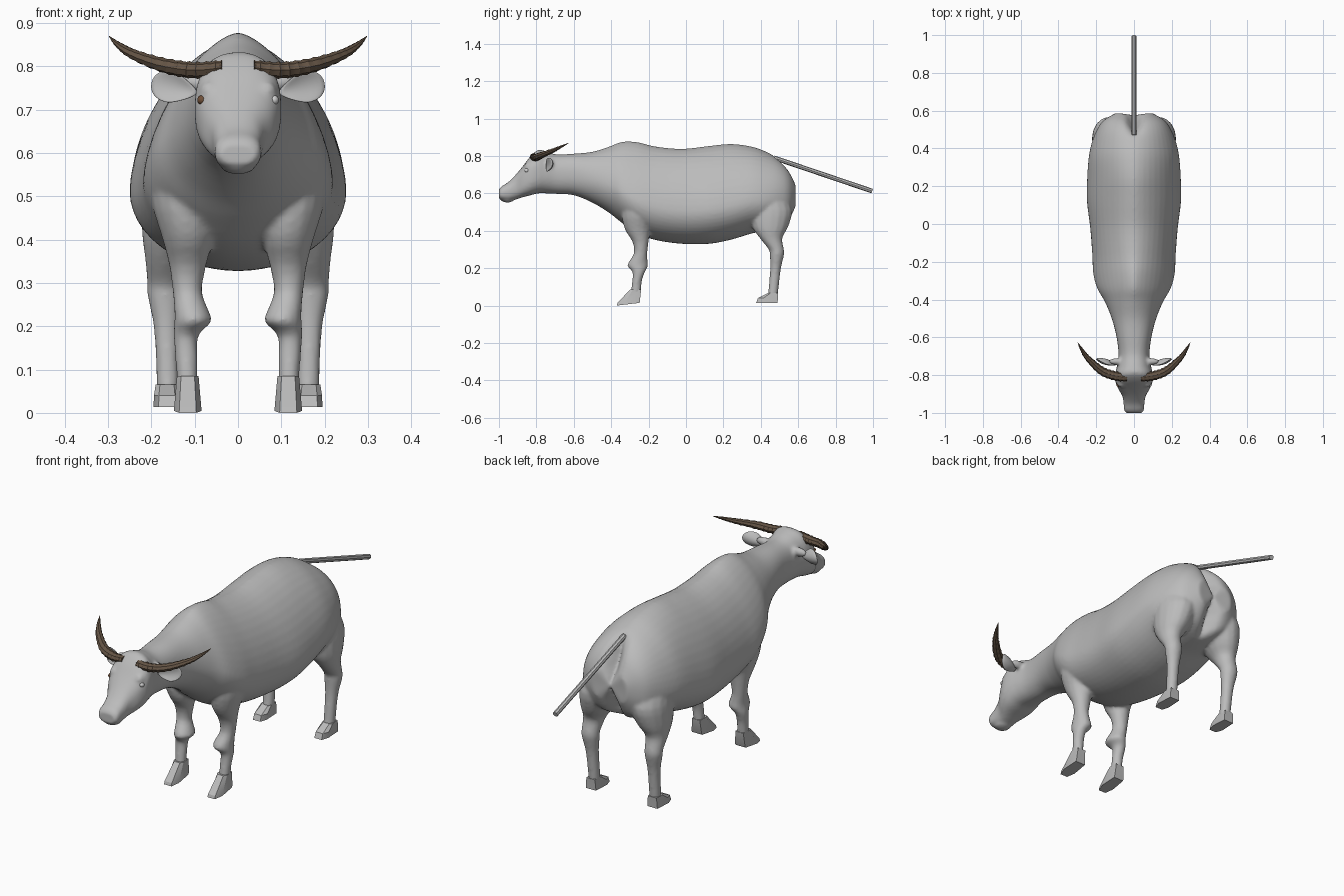
import bpy, bmesh, math
from mathutils import Vector, Matrix

if "Cube" in bpy.data.objects:
    bpy.data.objects.remove(bpy.data.objects["Cube"])


def material(name, rgb):
    m = bpy.data.materials.new(name)
    m.diffuse_color = (*rgb, 1)
    m.use_nodes = True
    m.node_tree.nodes["Principled BSDF"].inputs["Base Color"].default_value = m.diffuse_color
    return m


HIDE = material("grey hide", (0.50, 0.50, 0.50))
HORN = material("brown horn", (0.13, 0.09, 0.06))
EYE = material("dark brown eye", (0.16, 0.08, 0.04))
RIM = material("pale grey", (0.62, 0.62, 0.62))


def finish(bm, name, mat, angle=40):
    bmesh.ops.recalc_face_normals(bm, faces=bm.faces)
    me = bpy.data.meshes.new(name)
    bm.to_mesh(me)
    bm.free()
    ob = bpy.data.objects.new(name, me)
    bpy.context.collection.objects.link(ob)
    me.materials.append(mat)
    bpy.ops.object.select_all(action='DESELECT')
    ob.select_set(True)
    bpy.context.view_layer.objects.active = ob
    bpy.ops.object.shade_smooth_by_angle(angle=math.radians(angle))
    return ob


def spline(rows, steps):
    """Catmull-Rom interpolation of rows of numbers."""
    out = []
    for i in range(len(rows) - 1):
        a, b = rows[max(i - 1, 0)], rows[i]
        c, d = rows[i + 1], rows[min(i + 2, len(rows) - 1)]
        for k in range(steps):
            t = k / steps
            out.append([0.5 * (2 * q + (r - p) * t + (2 * p - 5 * q + 4 * r - s) * t * t
                               + (3 * q - p - 3 * r + s) * t ** 3)
                        for p, q, r, s in zip(a, b, c, d)])
    return out + [list(rows[-1])]


def loft(bm, rings):
    """Skin closed rings of points and cap both ends."""
    vs = [[bm.verts.new(p) for p in r] for r in rings]
    n = len(vs[0])
    for a, b in zip(vs, vs[1:]):
        for i in range(n):
            bm.faces.new((a[i], a[(i + 1) % n], b[(i + 1) % n], b[i]))
    for ring, pts in ((vs[0], rings[0]), (vs[-1], rings[-1])):
        mid = bm.verts.new(sum((Vector(p) for p in pts), Vector()) / n)
        for i in range(n):
            bm.faces.new((ring[i], ring[(i + 1) % n], mid))


def ball(bm, centre, radii):
    bmesh.ops.create_uvsphere(bm, u_segments=16, v_segments=10, radius=1, matrix=Matrix.Translation(
        centre) @ Matrix.Diagonal((*radii, 1)))


def spow(v, e):
    return math.copysign(abs(v) ** e, v)


# Trunk, neck and head sections: y, bottom z, top z, half width, widest level, upper squareness
TRUNK = [
    (-1.00, .572, .622, .042, .5, .8), (-.985, .564, .638, .053, .5, .8),
    (-.95, .558, .660, .055, .5, .8), (-.91, .567, .700, .062, .5, .8),
    (-.87, .580, .748, .085, .5, .75), (-.83, .590, .800, .099, .5, .75),
    (-.79, .600, .832, .098, .45, .8), (-.75, .600, .825, .090, .45, .9),
    (-.69, .597, .808, .082, .5, .9), (-.60, .590, .812, .092, .5, .9),
    (-.50, .550, .822, .118, .45, 1), (-.41, .495, .850, .155, .4, 1.15),
    (-.34, .440, .876, .195, .36, 1.3), (-.26, .385, .874, .216, .34, 1.3),
    (-.16, .350, .850, .221, .34, 1.2), (-.02, .330, .838, .232, .34, 1.15),
    (.12, .330, .853, .249, .34, 1.2), (.24, .352, .864, .248, .34, 1.2),
    (.35, .385, .850, .240, .36, 1.15), (.43, .400, .822, .224, .38, 1.1),
    (.50, .415, .783, .196, .42, 1), (.55, .445, .732, .160, .45, .9),
    (.588, .510, .665, .095, .5, .85)]

# Leg sections: z, centre x, centre y, radius x, radius y
FRONT = [(.62, .13, -.24, .065, .09), (.50, .130, -.25, .072, .095),
         (.41, .117, -.258, .060, .070), (.34, .116, -.243, .043, .043),
         (.28, .117, -.243, .034, .036), (.235, .107, -.255, .040, .050),
         (.21, .104, -.258, .043, .055), (.18, .120, -.253, .029, .034),
         (.13, .119, -.262, .026, .026), (.07, .117, -.268, .024, .027),
         (.045, .117, -.270, .020, .024)]
HIND = [(.60, .11, .43, .09, .10), (.51, .13, .452, .090, .116),
        (.42, .148, .450, .074, .096), (.36, .165, .455, .050, .060),
        (.30, .168, .483, .042, .041), (.27, .168, .486, .041, .038),
        (.20, .165, .479, .030, .029), (.12, .163, .471, .027, .027),
        (.06, .162, .465, .026, .027), (.04, .162, .463, .023, .024)]

body = bmesh.new()
N = 48
rings = []
for y, zb, zt, w, lev, e in spline(TRUNK, 4):
    zm = zb + lev * (zt - zb)
    ring = []
    for i in range(N):
        a = math.tau * i / N
        p = e if a < math.pi else min(e, 1)
        c, s = spow(math.cos(a), p), spow(math.sin(a), p)
        x = w * c
        z = zm + s * ((zt - zm) if s > 0 else (zm - zb))
        # cleft between the buttocks
        dent = max(0, min(1, (y - .46) / .1)) * .07 * math.exp(-(abs(x) / .032) ** 1.5)
        ring.append((x, y - dent, z))
    rings.append(ring)
loft(body, rings)
for side in (-1, 1):
    for leg in (FRONT, HIND):
        loft(body, [[(side * (cx + rx * math.cos(math.tau * i / 16)),
                      cy + ry * math.sin(math.tau * i / 16), z) for i in range(16)]
                    for z, cx, cy, rx, ry in spline(leg, 3)])
    ball(body, (side * .066, -.842, .742), (.024, .024, .024))      # brow
    ball(body, (side * .090, -.728, .762), (.045, .018, .021))      # ear root
ball(body, (0, -.955, .563), (.036, .034, .012))                    # lower lip
ob = finish(body, "body", HIDE)
rm = ob.modifiers.new("blend", 'REMESH')
rm.mode, rm.voxel_size, rm.use_smooth_shade = 'VOXEL', .008, True
sm = ob.modifiers.new("soften", 'SMOOTH')
sm.factor, sm.iterations = .5, 5
bpy.ops.object.convert(target='MESH')
bpy.ops.object.shade_smooth()


# Hooves: six-sided rings of (heel, side, toe) positions along y, with z at heel and toe
def hoof(name, side, cx, levels):
    bm = bmesh.new()
    rings = []
    for heel, mid, toe, z_heel, z_toe, w in levels:
        half = [(heel, w * .85), (mid, w), (toe, w * .62)]
        ring = [(y, h) for y, h in half] + [(y, -h) for y, h in reversed(half)]
        rings.append([(side * cx + h, y, z_heel + (z_toe - z_heel) * (y - heel) / (toe - heel))
                      for y, h in ring])
    loft(bm, rings)
    finish(bm, name, HIDE, 25)


FRONT_HOOF = [(-.240, -.285, -.300, .085, .085, .025), (-.247, -.325, -.366, .020, .014, .031),
              (-.250, -.330, -.370, .014, 0, .032)]
HIND_HOOF = [(.493, .450, .437, .066, .066, .026), (.491, .415, .385, .040, .040, .030),
             (.490, .410, .375, .014, .014, .031)]

# Horn centre line: x, y, z, radius
HORN_PATH = [(.035, -.812, .797, .020), (.10, -.804, .791, .022), (.17, -.778, .802, .020),
             (.24, -.715, .827, .014), (.275, -.668, .849, .008), (.297, -.628, .869, .001)]

for side, label in ((-1, "right"), (1, "left")):
    hoof("front_hoof_" + label, side, .116, FRONT_HOOF)
    hoof("hind_hoof_" + label, side, .164, HIND_HOOF)

    # ridged horn
    bm = bmesh.new()
    pts = spline(HORN_PATH, 10)
    rings = []
    for k, (x, y, z, r) in enumerate(pts):
        p, q = pts[max(k - 1, 0)], pts[min(k + 1, len(pts) - 1)]
        d = (Vector(q[:3]) - Vector(p[:3])).normalized()
        u = d.cross(Vector((0, 0, 1))).normalized()
        v = u.cross(d)
        r *= 1.08 if k % 3 == 0 else .96
        ring = []
        for i in range(8):
            a = math.tau * i / 8
            o = Vector((x, y, z)) + u * r * 1.1 * math.cos(a) + v * r * .85 * math.sin(a)
            ring.append((side * o.x, o.y, o.z))
        rings.append(ring)
    loft(bm, rings)
    finish(bm, "horn_" + label, HORN, 30)

    # cupped leaf-shaped ear
    bm = bmesh.new()
    bmesh.ops.create_uvsphere(bm, u_segments=20, v_segments=14, radius=1)
    tilt = Matrix.Rotation(-.22, 3, 'Y') @ Matrix.Rotation(.3, 3, 'Z')
    for vert in bm.verts:
        x, y, z = vert.co
        height = .036 * (1 + .15 * x) if x > 0 else .036 * (1 + .45 * x)
        o = tilt @ Vector((x * .056, y * .010 - .018 * (z * z + .3 * x * x), z * height))
        vert.co = (side * (o.x + .146), o.y - .725, o.z + .750)
    finish(bm, "ear_" + label, HIDE, 60)

    # eye
    bm = bmesh.new()
    ball(bm, (side * .083, -.851, .722), (.011, .012, .011))
    finish(bm, "eye_" + label, EYE if side < 0 else RIM)

    # nostril
    bm = bmesh.new()
    ball(bm, (side * .039, -.984, .602), (.011, .012, .012))
    finish(bm, "nostril_" + label, RIM)

# Straight tail
bm = bmesh.new()
start, end = Vector((0, .47, .790)), Vector((0, .996, .612))
turn = (end - start).to_track_quat('Z', 'Y').to_matrix()
loft(bm, [[p + turn @ Vector((.0125 * math.cos(i * math.pi / 4),
                              .0125 * math.sin(i * math.pi / 4), 0))
           for i in range(8)] for p in (start, end)])
finish(bm, "tail", HIDE)
